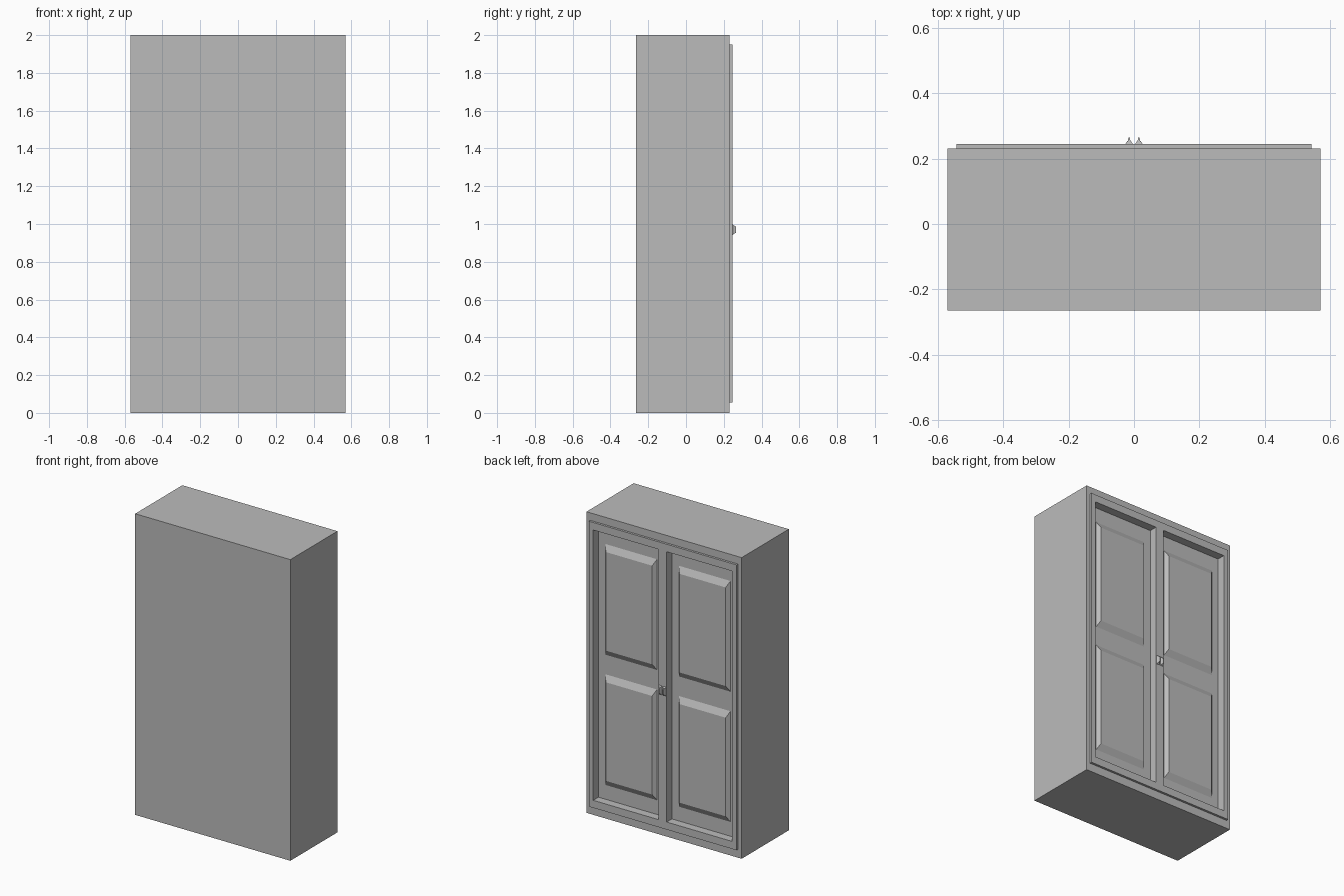
import bpy
import bmesh

cube = bpy.data.objects.get("Cube")
if cube:
    bpy.data.objects.remove(cube, do_unlink=True)

grey = bpy.data.materials.new("plain grey")
grey.use_nodes = True
grey.diffuse_color = (0.5, 0.5, 0.5, 1)
grey.node_tree.nodes["Principled BSDF"].inputs["Base Color"].default_value = (0.5, 0.5, 0.5, 1)


def block(name, x, y, z, taper_x=0, taper_z=0):
    """Box over three ranges; the +y face may be pulled in on x and z."""
    bm = bmesh.new()
    bmesh.ops.create_cube(bm, size=1)
    for v in bm.verts:
        sx, sz = v.co.x * 2, v.co.z * 2
        outer = v.co.y > 0
        v.co.x = sum(x) / 2 + sx * ((x[1] - x[0]) / 2 - taper_x * outer)
        v.co.z = sum(z) / 2 + sz * ((z[1] - z[0]) / 2 - taper_z * outer)
        v.co.y = y[1] if outer else y[0]
    mesh = bpy.data.meshes.new(name)
    bm.to_mesh(mesh)
    bm.free()
    mesh.materials.append(grey)
    obj = bpy.data.objects.new(name, mesh)
    bpy.context.collection.objects.link(obj)
    return obj


def mirrored(x, side):
    return tuple(sorted((x[0] * side, x[1] * side)))


def cut(obj, cutter):
    mod = obj.modifiers.new("recess", "BOOLEAN")
    mod.operation = "DIFFERENCE"
    mod.solver = "EXACT"
    mod.object = cutter
    bpy.context.view_layer.objects.active = obj
    bpy.ops.object.modifier_apply(modifier=mod.name)


# Cabinet body and the raised door frame on its +y side
carcass = block("carcass", (-0.57, 0.57), (-0.265, 0.23), (0, 2))
door_frame = block("door_frame", (-0.543, 0.543), (0.23, 0.245), (0.055, 1.95))

RECESS_Y = 0.19
for side, label in ((1, "left"), (-1, "right")):
    # Deep door recess through frame and body
    cutter = block("recess_cutter", mirrored((0.03, 0.51), side), (RECESS_Y, 0.3), (0.105, 1.9))
    cutter.hide_render = True
    for part in (carcass, door_frame):
        cut(part, cutter)
    bpy.data.objects.remove(cutter, do_unlink=True)

    # Raised panels with bevelled borders
    for level, z in (("lower", (0.2, 0.935)), ("upper", (1.065, 1.8))):
        block(f"{label}_{level}_panel", mirrored((0.08, 0.46), side),
              (RECESS_Y, RECESS_Y + 0.022), z, 0.02, 0.04)

    # Knob: tapered base with a thin grip
    block(f"{label}_knob_base", mirrored((0.004, 0.026), side), (0.245, 0.254),
          (0.94, 1.0), 0.006, 0.008)
    block(f"{label}_knob_grip", mirrored((0.011, 0.019), side), (0.254, 0.265),
          (0.948, 0.992), 0.002, 0.006)
